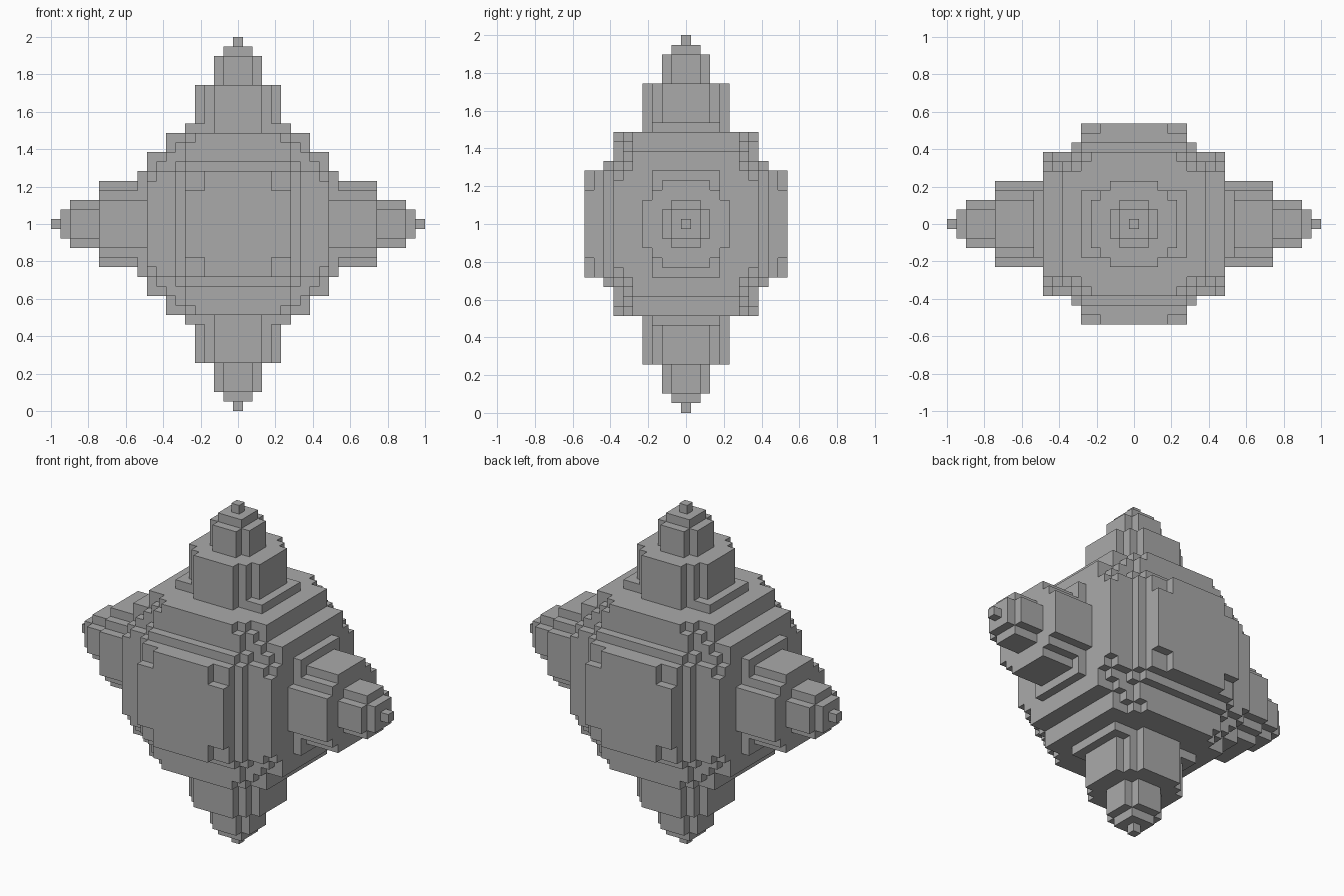
import bpy, bmesh, math
from mathutils import Vector

if "Cube" in bpy.data.objects:
    bpy.data.objects.remove(bpy.data.objects["Cube"], do_unlink=True)

UNIT = 2 / 39  # size of one block

stone = bpy.data.materials.new("plain_grey")
stone.use_nodes = True
GREY = (0.4, 0.4, 0.4, 1)
stone.diffuse_color = GREY
stone.node_tree.nodes["Principled BSDF"].inputs["Base Color"].default_value = GREY


def block(rx, ry, rz):
    """Cells of a centred block reaching rx, ry, rz cells from the middle."""
    return {(x, y, z) for x in range(-rx, rx + 1)
            for y in range(-ry, ry + 1) for z in range(-rz, rz + 1)}


def swap(cells):
    return {(z, y, x) for x, y, z in cells}


# Body: stepped blocks, each repeated with width and height exchanged
body = set()
for size in [(5, 10, 3), (5, 9, 5), (6, 8, 5),       # front and back caps
             (6, 7, 6), (8, 7, 5), (9, 7, 4),        # shoulders
             (9, 6, 5), (7, 6, 7), (8, 6, 6),
             (9, 5, 7), (10, 3, 5)]:                 # inner terraces
    cells = block(*size)
    body |= cells | swap(cells)

# Spire: stepped tower with notched corners, tapering to a single block
tower = set()
for size in [(4, 2, 14), (3, 3, 14), (2, 4, 14),
             (2, 1, 17), (1, 2, 17), (1, 1, 18), (0, 0, 19)]:
    tower |= block(*size)
arm = swap(tower)
parts = {
    "body": body,
    "top_spire": {c for c in tower - body if c[2] > 0},
    "bottom_spire": {c for c in tower - body if c[2] < 0},
    "left_spire": {c for c in arm - body if c[0] > 0},
    "right_spire": {c for c in arm - body if c[0] < 0},
}
solid = set().union(*parts.values())


def build(name, cells):
    """Skin the exposed sides of the cells and merge the flat areas."""
    bm = bmesh.new()
    verts = {}

    def corner(p):
        key = tuple(round(2 * v) for v in p)
        if key not in verts:
            verts[key] = bm.verts.new(Vector(p) * UNIT + Vector((0, 0, 1)))
        return verts[key]

    for cell in cells:
        for axis in range(3):
            for sign in (-1, 1):
                n = Vector((0, 0, 0))
                n[axis] = sign
                if tuple(int(a + b) for a, b in zip(cell, n)) in solid:
                    continue
                u = Vector((0, 0, 0))
                u[(axis + 1) % 3] = 1
                v = n.cross(u)
                mid = Vector(cell) + n / 2
                bm.faces.new([corner(mid + (u * a + v * b) / 2)
                              for a, b in ((-1, -1), (1, -1), (1, 1), (-1, 1))])
    bmesh.ops.dissolve_limit(bm, angle_limit=math.radians(1),
                             verts=bm.verts, edges=bm.edges)
    mesh = bpy.data.meshes.new(name)
    bm.to_mesh(mesh)
    bm.free()
    mesh.materials.append(stone)
    bpy.context.collection.objects.link(bpy.data.objects.new(name, mesh))


for part, cells in parts.items():
    build(part, cells)
